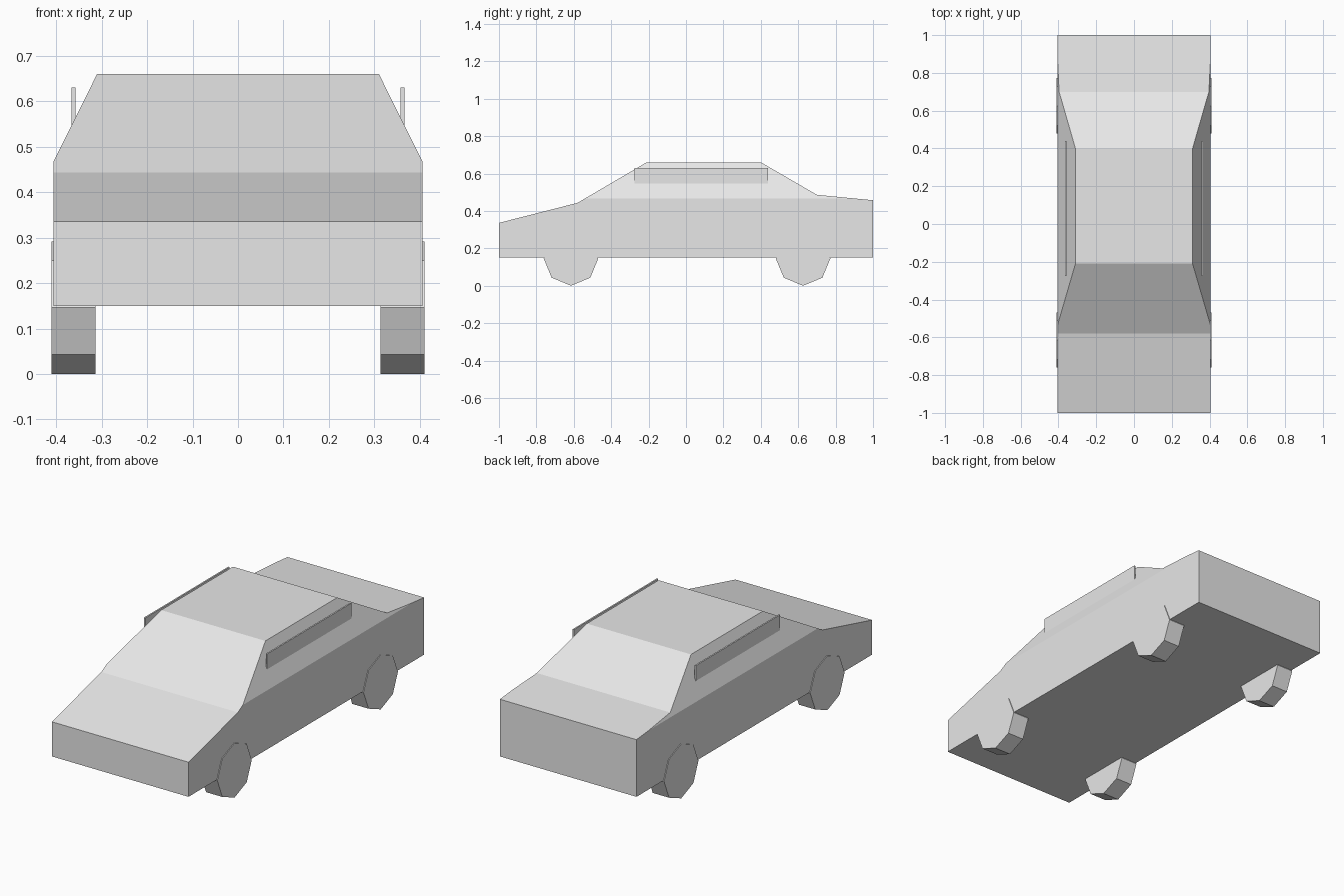
import bpy, bmesh
from math import pi
from mathutils import Matrix, Vector

cube = bpy.data.objects.get("Cube")
if cube:
    bpy.data.objects.remove(cube, do_unlink=True)

grey = bpy.data.materials.new("light_grey")
grey.use_nodes = True
grey.diffuse_color = (0.8, 0.8, 0.8, 1)
bsdf = next(n for n in grey.node_tree.nodes if n.type == 'BSDF_PRINCIPLED')
bsdf.inputs["Base Color"].default_value = grey.diffuse_color


def finish(name, bm):
    bmesh.ops.recalc_face_normals(bm, faces=bm.faces)
    mesh = bpy.data.meshes.new(name)
    bm.to_mesh(mesh)
    bm.free()
    mesh.materials.append(grey)
    obj = bpy.data.objects.new(name, mesh)
    bpy.context.collection.objects.link(obj)
    return obj


# Car body: side profile extruded across the width
HALF, BELT = 0.406, 0.467
ROOF_HALF, ROOF = 0.31, 0.66
profile = [(-1, 0.15), (-1, 0.336), (-0.58, 0.443), (-0.21, ROOF),
           (0.4, ROOF), (0.7, 0.486), (1, 0.457), (1, 0.15)]
bm = bmesh.new()
side = bm.faces.new([bm.verts.new((-HALF, y, z)) for y, z in profile])
ext = bmesh.ops.extrude_face_region(bm, geom=[side])
bmesh.ops.translate(bm, vec=(2 * HALF, 0, 0),
                    verts=[v for v in ext["geom"] if isinstance(v, bmesh.types.BMVert)])

# Slice the cabin sides inward above the belt line
for s in (-1, 1):
    cut = bmesh.ops.bisect_plane(
        bm, geom=bm.verts[:] + bm.edges[:] + bm.faces[:], dist=1e-5,
        plane_co=(s * HALF, 0, BELT),
        plane_no=Vector((s * (ROOF - BELT), 0, HALF - ROOF_HALF)).normalized(),
        clear_outer=True)
    rim = [e for e in cut["geom_cut"] if isinstance(e, bmesh.types.BMEdge)]
    bmesh.ops.holes_fill(bm, edges=rim, sides=0)
finish("body", bm)

# Octagonal wheels and upright side window panels
for s, label in ((1, "left"), (-1, "right")):
    for y, end in ((-0.615, "front"), (0.626, "rear")):
        bm = bmesh.new()
        bmesh.ops.create_cone(bm, cap_ends=True, segments=8, radius1=0.146,
                              radius2=0.146, depth=0.097,
                              matrix=Matrix.Rotation(pi / 2, 4, 'Y'))
        wheel = finish(f"{end}_{label}_wheel", bm)
        wheel.location = (s * 0.3615, y, 0.146)

    bm = bmesh.new()
    bmesh.ops.create_cube(bm, size=1, matrix=Matrix.Diagonal((0.008, 0.715, 0.12, 1)))
    panel = finish(f"{label}_window_panel", bm)
    panel.location = (s * 0.362, 0.082, 0.57)
